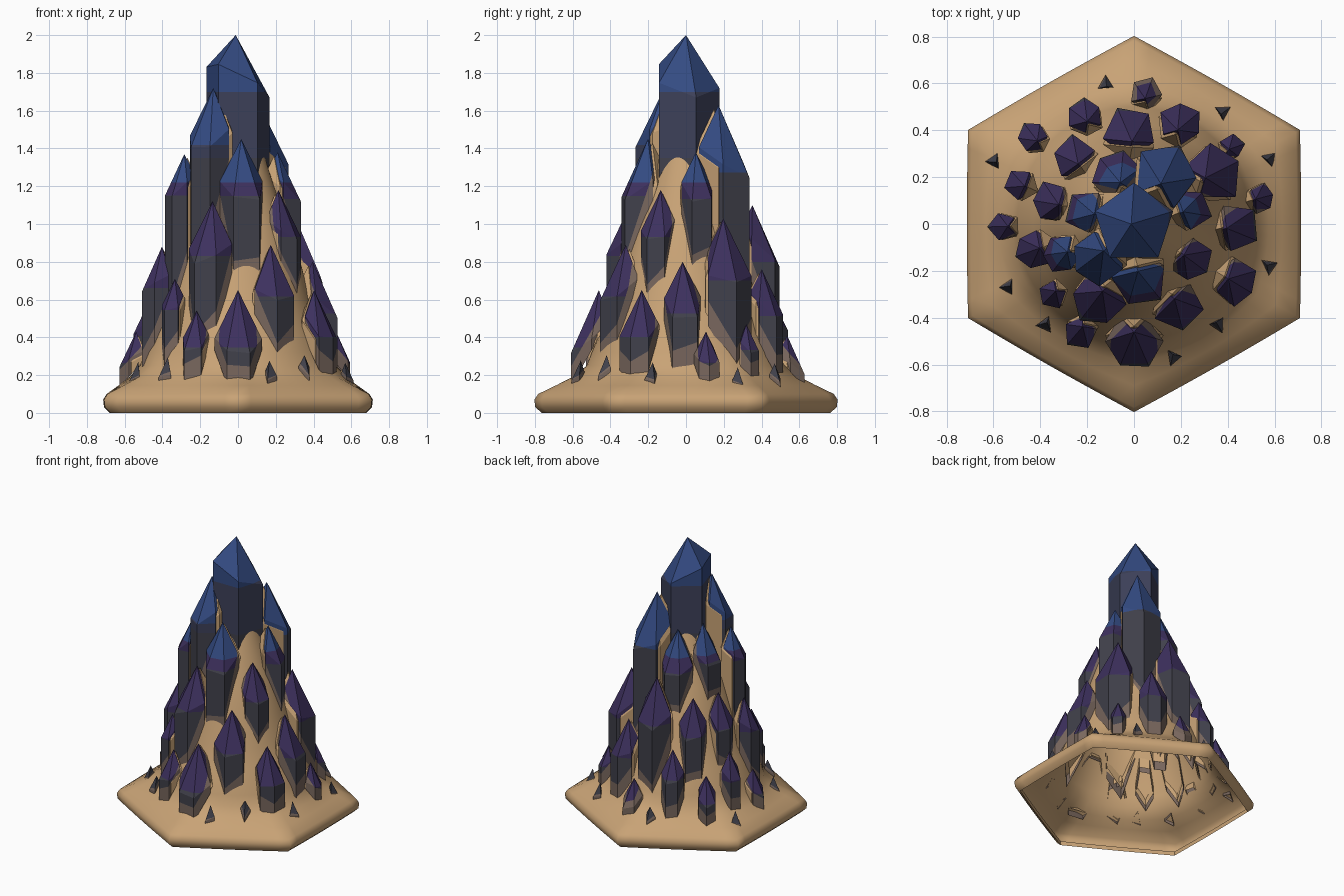
import bpy, bmesh, math, random
from mathutils import Vector

if "Cube" in bpy.data.objects:
    bpy.data.objects.remove(bpy.data.objects["Cube"])

random.seed(4)
COLOURS = [("sand", (.58, .365, .18)), ("brown_edge", (.19, .135, .11)),
           ("crystal_grey", (.052, .052, .07)), ("crystal_slate", (.046, .052, .10)),
           ("crystal_purple", (.047, .030, .112)), ("crystal_blue", (.034, .070, .225))]
MATS = []
for name, c in COLOURS:
    m = bpy.data.materials.new(name)
    m.diffuse_color = (*c, 1)
    m.use_nodes = True
    m.node_tree.nodes["Principled BSDF"].inputs["Base Color"].default_value = m.diffuse_color
    MATS.append(m)
SAND, BROWN, GREY, SLATE, PURPLE, BLUE = range(6)


def finish(bm, name):
    bmesh.ops.recalc_face_normals(bm, faces=bm.faces)
    me = bpy.data.meshes.new(name)
    bm.to_mesh(me)
    bm.free()
    for m in MATS:
        me.materials.append(m)
    ob = bpy.data.objects.new(name, me)
    bpy.context.collection.objects.link(ob)
    return ob


# Mound profile: radius, height, how hexagonal the ring is
MOUND = [(.765, .03, .95), (.765, 0, .95), (.80, .03, .95), (.805, .07, .95),
         (.785, .10, .95), (.70, .145, .7), (.62, .19, .35), (.55, .25, .1), (.50, .32, 0),
         (.43, .48, 0), (.38, .61, 0), (.33, .80, 0), (.265, 1.0, 0), (.19, 1.2, 0),
         (.14, 1.36, 0), (.08, 1.55, 0), (.03, 1.62, 0)]


def mound_z(r):
    pts = MOUND[3:]
    for (r1, z1, _), (r0, z0, _) in zip(pts, pts[1:]):
        if r >= r0:
            return z0 + (z1 - z0) * (r - r0) / (r1 - r0)
    return 1.62


def build_mound():
    bm, n, rings = bmesh.new(), 72, []
    for R, z, hexness in MOUND:
        ring = []
        for i in range(n):
            a = 2 * math.pi * i / n
            local = (a - math.pi / 2) % (math.pi / 3) - math.pi / 6
            rh = R * math.cos(math.pi / 6) / math.cos(local)
            r = hexness * rh + (1 - hexness) * R * (1 - .05 * (hexness > 0))
            widen = 1 + .02 * hexness
            ring.append(bm.verts.new((r * math.cos(a) * widen, r * math.sin(a), z)))
        rings.append(ring)
    for a, b in zip(rings, rings[1:]):
        for i in range(n):
            bm.faces.new((a[i], a[(i + 1) % n], b[(i + 1) % n], b[i]))
    bm.faces.new(rings[-1])
    ob = finish(bm, "mound")
    bpy.context.view_layer.objects.active = ob
    ob.select_set(True)
    bpy.ops.object.shade_smooth_by_angle(angle=math.radians(50))
    ob.select_set(False)


def cut(bm, co, no, clear=False):
    bmesh.ops.bisect_plane(bm, geom=bm.verts[:] + bm.edges[:] + bm.faces[:], plane_co=co,
                           plane_no=no, clear_inner=clear)


# A pointed prism, trimmed along the mound and coloured by height
def crystal(name, x, y, top, rad, sides, angles, backing=False):
    r = math.hypot(x, y)
    main, shard = r < .05, sides == 3
    out = Vector((0, 0, 0)) if main else Vector((x / r, y / r, 0))
    c = Vector((x, y, 0))
    drop = (1.5 if main else 2.3) * rad
    if backing:
        c -= out * rad * .22
        top -= .02
    bm = bmesh.new()
    lean = Vector((-.012, 0, 0)) if main else -out * rad * .35
    tip = bm.verts.new(c + lean + Vector((0, 0, top)))
    up, low = [], []
    base = max(.05, mound_z(r + rad) - .4)
    for a, k in angles:
        d = Vector((math.cos(a), math.sin(a), 0))
        p = c + d * rad * k
        h = top - drop * (.9 + .35 * d.dot(out) + .8 * (k - 1))
        if main:
            h -= rad * (.5 * d.x + .25 * d.y)
        up.append(bm.verts.new(p + Vector((0, 0, h))))
        low.append(bm.verts.new(p + Vector((0, 0, min(base, h - .02)))))
    for i in range(sides):
        j = (i + 1) % sides
        bm.faces.new((up[i], up[j], tip))
        bm.faces.new((low[i], low[j], up[j], up[i]))
    # plane that follows the mound surface
    if main:
        no, co = Vector((0, 0, 1)), Vector((0, 0, 1.12))
    else:
        ro, ri = r + rad, max(.04, r - rad)
        zo, zi = mound_z(ro), mound_z(ri)
        no = (out * (zi - zo) + Vector((0, 0, ro - ri))).normalized()
        co = out * ro + Vector((0, 0, zo))
    cut(bm, co - no * .03, no, True)
    if not backing:
        edge = co + Vector((0, 0, -.01 if shard else .045))
        cap = 1.70 if main else top - 2.75 * rad
        cut(bm, edge, no)
        for z in (cap, 1.22, 1.35):
            cut(bm, (0, 0, z), (0, 0, 1))
        for f in bm.faces:
            m = f.calc_center_median()
            if (m - edge).dot(no) < 0:
                f.material_index = BROWN
            elif m.z > cap and not shard:
                f.material_index = BLUE if m.z > 1.22 else PURPLE
            else:
                f.material_index = SLATE if m.z > 1.35 else GREY
    finish(bm, name)


def place(name, x, y, top, rad, sides, start=None):
    a0 = random.uniform(0, 6) if start is None else start
    jit = .12 if start is None else .02
    angles = [(a0 + 2 * math.pi * i / sides, 1.05 + random.uniform(-jit, jit))
              for i in range(sides)]
    crystal(name, x, y, top, rad, sides, angles)
    if math.hypot(x, y) > .05 and sides > 3:
        crystal(name + "_backing", x, y, top, rad, sides, angles, True)


build_mound()
place("main_crystal", 0, 0, 2.0, .17, 5, math.pi / 2)

# x, y, top, radius in hundredths
UPPER = [(14, 21, 163, 13), (-16, -14, 172, 11), (-20, 5, 142, 9), (-31, -13, 137, 8),
         (2, -24, 145, 11), (-7, 21, 140, 10), (24, 6, 138, 9)]
LOWER = [(34, 22, 103, 12), (24, -15, 118, 9), (-1, 39, 110, 11), (20, 43, 76, 9),
         (-26, 28, 97, 9), (-21, 46, 65, 7), (5, 56, 41, 7), (-43, 37, 48, 6.5),
         (-49, 17, 60, 7), (-35, 9, 97, 8.5), (-56, -1, 43, 6), (-43, -11, 88, 8),
         (-35, -30, 71, 6), (-15, -32, 112, 10.5), (-23, -46, 54, 7), (0, -50, 65, 11),
         (19, -35, 89, 10), (43, -25, 65, 9), (43, -2, 80, 10), (54, 11, 43, 6),
         (42, 33, 47, 5)]
SHARDS = [(-54, -27), (-38, -43), (17, -57), (36, -43), (58, -18), (58, 28), (38, 48),
          (-12, 60), (-60, 27)]
for i, (x, y, t, r) in enumerate(UPPER):
    place(f"upper_crystal_{i}", x / 100, y / 100, t / 100, r / 100, 5 + i % 2)
for i, (x, y, t, r) in enumerate(LOWER):
    place(f"lower_crystal_{i}", x / 100, y / 100, t / 100, r / 100, 5 + i % 2)
for i, (x, y) in enumerate(SHARDS):
    x, y = x / 100, y / 100
    place(f"shard_{i}", x, y, mound_z(math.hypot(x, y)) + .065, .038, 3)
